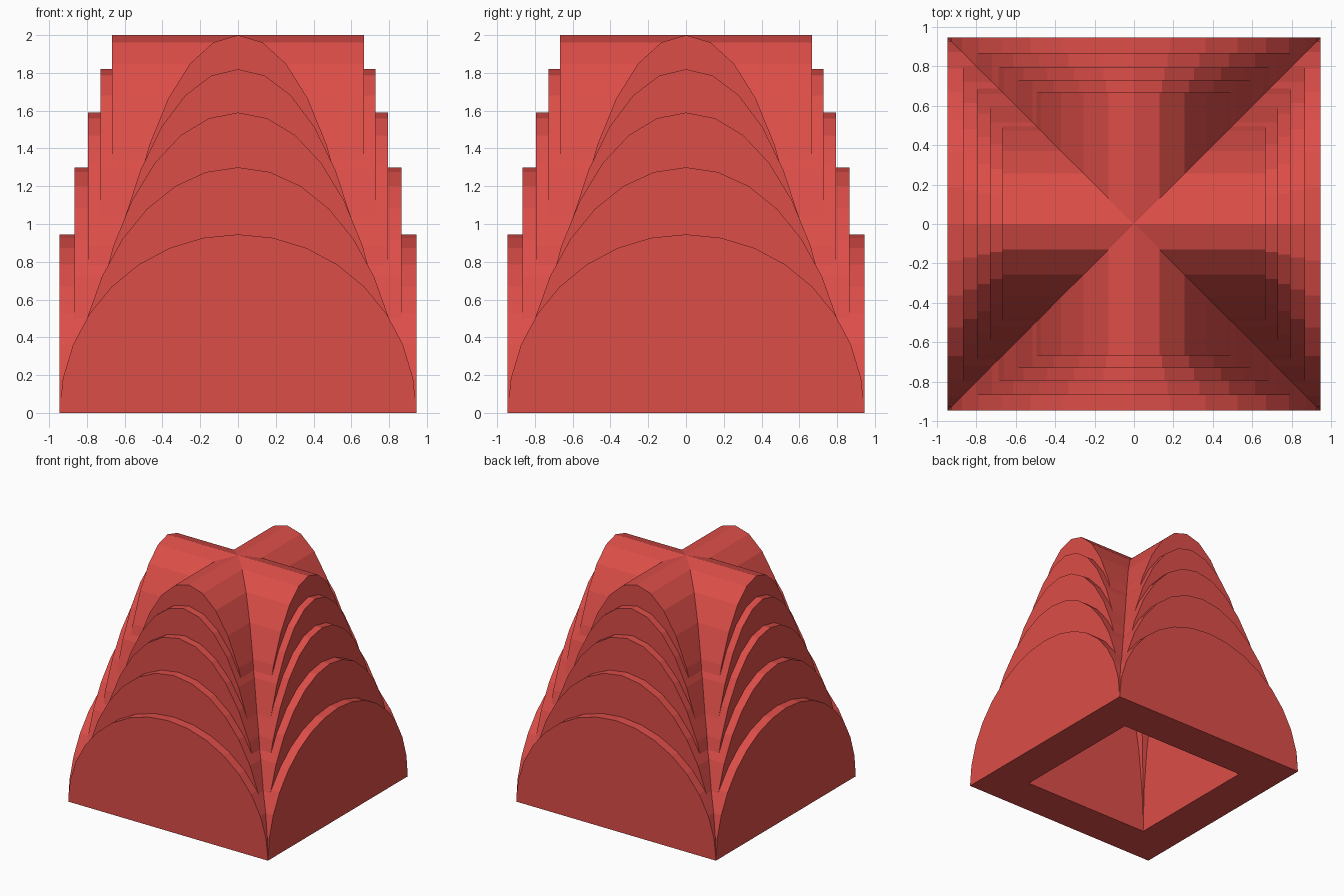
import bpy, bmesh
from math import cos, sin, pi
from mathutils import Matrix

if "Cube" in bpy.data.objects:
    bpy.data.objects.remove(bpy.data.objects["Cube"], do_unlink=True)

SEGMENTS = 16
# half width and height of each nested cross vault, outermost first
TIERS = [(0.945, 0.945), (0.866, 1.30), (0.794, 1.59), (0.729, 1.82), (0.666, 2.0)]
WALL = 0.06

red = bpy.data.materials.new("brick_red")
red.use_nodes = True
colour = (0.72, 0.075, 0.065, 1)
red.diffuse_color = colour
red.node_tree.nodes["Principled BSDF"].inputs["Base Color"].default_value = colour


def cross_vault(name, w, h, base=0.0):
    """Closed solid: two crossing half-elliptical barrels on a square plan."""
    profile = [(-w * cos(pi * i / SEGMENTS), h * sin(pi * i / SEGMENTS))
               for i in range(SEGMENTS + 1)]
    bm = bmesh.new()

    def face(points, turn):
        unique = []
        for p in points:
            p = tuple(round(c, 6) for c in p)
            if p not in unique:
                unique.append(p)
        bm.faces.new([bm.verts.new(turn @ Matrix.Translation(p).translation)
                      for p in unique])

    for quarter in range(4):
        turn = Matrix.Rotation(quarter * pi / 2, 3, 'Z')
        # barrel strips running from the end wall back to the groin
        for (x0, z0), (x1, z1) in zip(profile, profile[1:]):
            face([(x0, -w, z0), (x1, -w, z1),
                  (x1, -abs(x1), z1), (x0, -abs(x0), z0)], turn)
        # arched end wall
        face([(-w, -w, base), (w, -w, base)]
             + [(x, -w, z) for x, z in reversed(profile)], turn)
    # floor
    face([(-w, -w, base), (-w, w, base), (w, w, base), (w, -w, base)],
         Matrix.Identity(3))

    bmesh.ops.remove_doubles(bm, verts=bm.verts, dist=0.0001)
    bmesh.ops.recalc_face_normals(bm, faces=bm.faces)
    mesh = bpy.data.meshes.new(name)
    bm.to_mesh(mesh)
    bm.free()
    mesh.materials.append(red)
    obj = bpy.data.objects.new(name, mesh)
    bpy.context.collection.objects.link(obj)
    return obj


# hollow interior shared by all tiers
inner_w, inner_h = TIERS[-1]
cavity = cross_vault("cavity_cutter", inner_w - WALL, inner_h - WALL, base=-0.1)
cavity.hide_render = True

# nested vault tiers
for number, (w, h) in enumerate(TIERS, 1):
    tier = cross_vault(f"vault_tier_{number}", w, h)
    cut = tier.modifiers.new("hollow", 'BOOLEAN')
    cut.operation = 'DIFFERENCE'
    cut.solver = 'EXACT'
    cut.object = cavity
    bpy.context.view_layer.objects.active = tier
    bpy.ops.object.modifier_apply(modifier=cut.name)

bpy.data.objects.remove(cavity, do_unlink=True)
